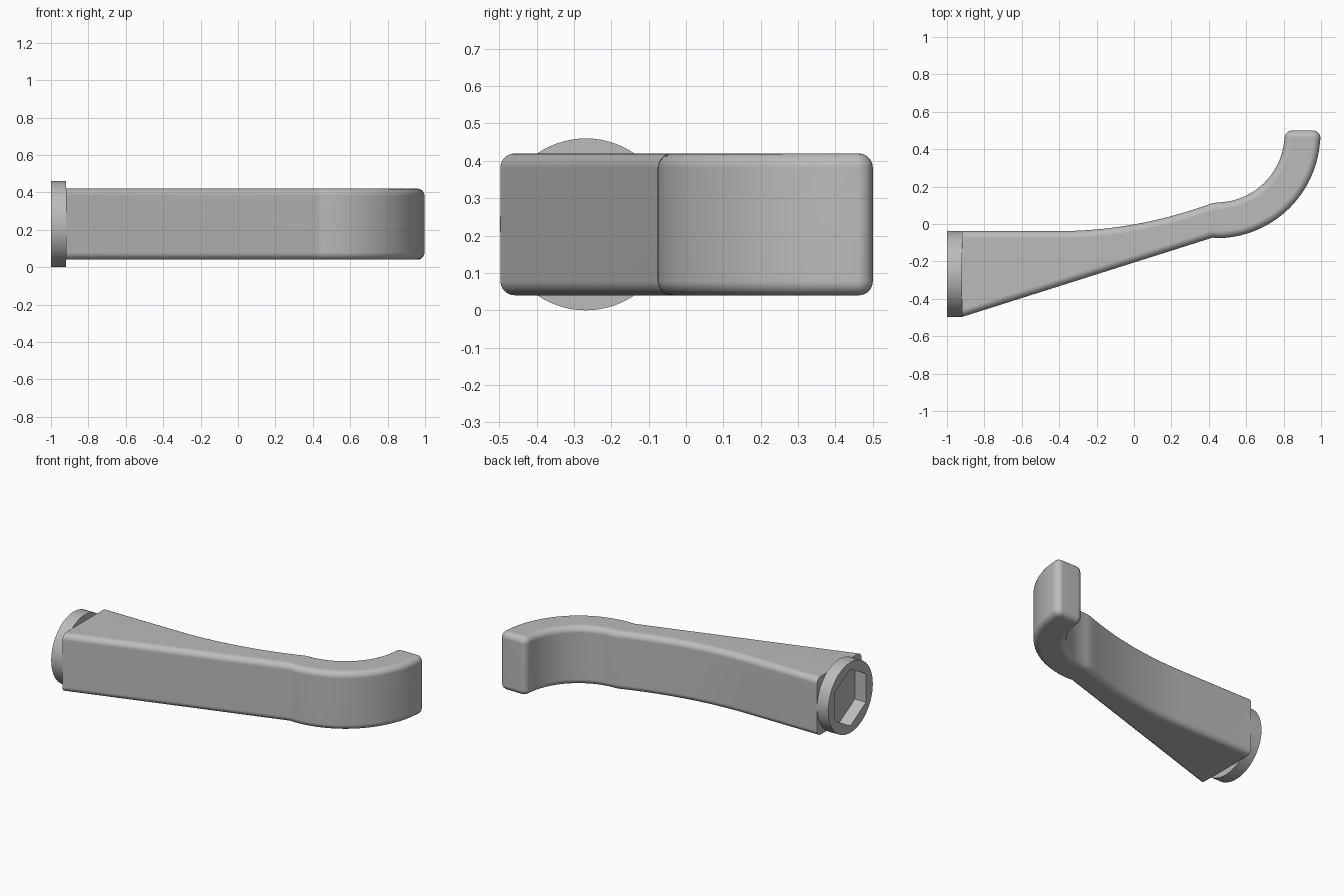
import bpy
import bmesh
from math import sin, cos, pi, radians

cube = bpy.data.objects.get("Cube")
if cube:
    bpy.data.objects.remove(cube, do_unlink=True)

# Single grey material
grey = bpy.data.materials.new("plain grey")
grey.use_nodes = True
colour = (0.5, 0.5, 0.5, 1)
grey.diffuse_color = colour
grey.node_tree.nodes["Principled BSDF"].inputs["Base Color"].default_value = colour

BASE_X = -0.92          # where the arm meets the collar
BOTTOM, TOP = 0.04, 0.42
ROUND = 0.038


def arc(cx, cy, r, start, end, steps):
    """Points along an arc, angles in degrees."""
    angles = [radians(start + (end - start) * i / steps) for i in range(steps + 1)]
    return [(cx + r * cos(a), cy + r * sin(a)) for a in angles]


def finish(name, bm):
    bmesh.ops.recalc_face_normals(bm, faces=bm.faces)
    mesh = bpy.data.meshes.new(name)
    bm.to_mesh(mesh)
    bm.free()
    mesh.materials.append(grey)
    ob = bpy.data.objects.new(name, mesh)
    bpy.context.collection.objects.link(ob)
    bpy.ops.object.select_all(action='DESELECT')
    ob.select_set(True)
    bpy.context.view_layer.objects.active = ob
    bpy.ops.object.shade_smooth_by_angle(angle=radians(32))
    weighted = ob.modifiers.new("even shading", 'WEIGHTED_NORMAL')
    weighted.keep_sharp = True
    return ob


# Lever arm outline: straight front, hooked tip, gently curved back
outline = [(BASE_X, -0.497)]
outline += [(0.42, -0.073)]
outline += arc(0.44, 0.48, 0.556, -88, -4, 24)
outline += arc(0.957, 0.46, 0.04, 0, 90, 5)
outline += arc(0.845, 0.46, 0.04, 90, 180, 5)
outline += arc(0.44, 0.48, 0.365, -4, -88, 24)
for i in range(17):
    t = 1 - i / 16
    outline.append((-0.4 + 0.82 * t, -0.038 + 0.15 * t * t))
outline.append((BASE_X, -0.038))

# Lever arm: extruded outline with rounded rims, flat at the base
bm = bmesh.new()
lower = bm.faces.new([bm.verts.new((x, y, BOTTOM)) for x, y in outline])
raised = bmesh.ops.extrude_face_region(bm, geom=[lower], use_keep_orig=True)
for v in raised["geom"]:
    if isinstance(v, bmesh.types.BMVert):
        v.co.z = TOP
bm.normal_update()
rims = []
for e in bm.edges:
    a, b = (v.co for v in e.verts)
    at_base = max(a.x, b.x) < BASE_X + 0.001
    if abs(a.z - b.z) < 0.001 and not at_base:
        rims.append(e)
bmesh.ops.bevel(bm, geom=rims, offset=ROUND, segments=5, profile=0.5,
                affect='EDGES', clamp_overlap=False)
finish("lever_arm", bm)

# Round collar with a hexagonal socket through it
STEPS = 72
CENTRE_Y, CENTRE_Z = -0.268, 0.23
bm = bmesh.new()


def ring(x, radius_at):
    verts = []
    for i in range(STEPS):
        a = 2 * pi * i / STEPS
        r = radius_at(a)
        verts.append(bm.verts.new((x, CENTRE_Y + r * cos(a), CENTRE_Z + r * sin(a))))
    return verts


def disc_radius(a):
    return 0.23


def hex_radius(a):
    # flats face sideways, corners point up and down
    return 0.16 / cos((a + pi / 6) % (pi / 3) - pi / 6)


loops = [ring(-1, disc_radius), ring(BASE_X, disc_radius),
         ring(BASE_X, hex_radius), ring(-1, hex_radius)]
for k in range(4):
    p, q = loops[k], loops[(k + 1) % 4]
    for i in range(STEPS):
        j = (i + 1) % STEPS
        bm.faces.new((p[i], p[j], q[j], q[i]))
finish("socket_collar", bm)
